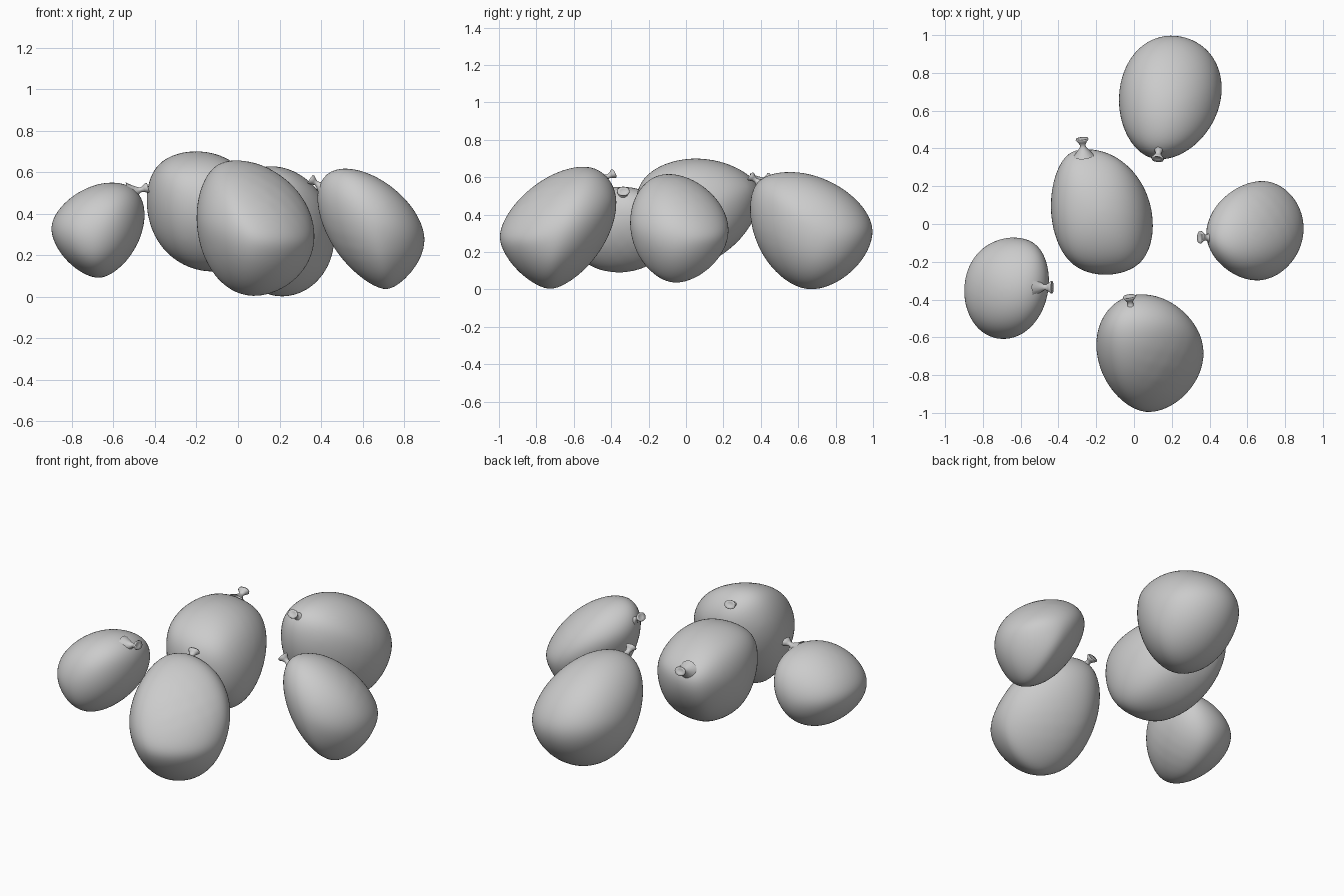
import bpy, bmesh, math
from mathutils import Vector

if "Cube" in bpy.data.objects:
    bpy.data.objects.remove(bpy.data.objects["Cube"])

S2 = math.sqrt(2)


def ico_dirs(level):
    bm = bmesh.new()
    bmesh.ops.create_icosphere(bm, subdivisions=level, radius=1)
    out = [v.co.normalized() for v in bm.verts]
    bm.free()
    return out


NORMALS = ico_dirs(4) + [Vector(d) for d in
                         ((1, 0, 0), (-1, 0, 0), (0, 1, 0), (0, -1, 0), (0, 0, 1), (0, 0, -1))]


def outline(samples):
    """Smooth periodic extent function from 8 extents, 45 degrees apart."""
    co = []
    for k in range(5):
        w = 1 / 8 if k in (0, 4) else 1 / 4
        co.append((k,
                   w * sum(s * math.cos(k * i * math.pi / 4) for i, s in enumerate(samples)),
                   w * sum(s * math.sin(k * i * math.pi / 4) for i, s in enumerate(samples))))
    return lambda t: sum(a * math.cos(k * t) + b * math.sin(k * t) for k, a, b in co)


def balloon(name, lo, hi, front, side, top):
    """Soft convex body from its box and the extents of its corners in three views.
    Corner order: ++, -+, --, +- (largest value of the signed coordinate sum)."""
    c = (Vector(lo) + Vector(hi)) / 2
    half = (Vector(hi) - Vector(lo)) / 2
    views = []
    for (i, j), corners in (((0, 2), front), ((1, 2), side), ((0, 1), top)):
        d = [(m - s * c[i] - t * c[j]) / S2 for m, (s, t) in
             zip(corners, ((1, 1), (-1, 1), (-1, -1), (1, -1)))]
        a, b = half[i], half[j]
        views.append((i, j, outline([a, d[0], b, d[1], a, d[2], b, d[3]])))
    planes = []
    for n in NORMALS:
        h2 = -sum((n[k] * half[k]) ** 2 for k in range(3))
        for i, j, f in views:
            h2 += (n[i] ** 2 + n[j] ** 2) * f(math.atan2(n[j], n[i])) ** 2
        planes.append(n / math.sqrt(max(h2, 0.02)))
    bm = bmesh.new()
    bmesh.ops.create_icosphere(bm, subdivisions=5, radius=1)
    for v in bm.verts:
        u = v.co.normalized()
        v.co = u / max(map(u.dot, planes))
    for _ in range(4):
        bmesh.ops.smooth_vert(bm, verts=bm.verts, factor=0.5,
                              use_axis_x=True, use_axis_y=True, use_axis_z=True)
    finish(bm, name, c)


def finish(bm, name, loc, rot=None):
    bmesh.ops.recalc_face_normals(bm, faces=bm.faces)
    for f in bm.faces:
        f.smooth = True
    me = bpy.data.meshes.new(name)
    bm.to_mesh(me)
    bm.free()
    ob = bpy.data.objects.new(name, me)
    ob.location = loc
    if rot:
        ob.rotation_mode = 'QUATERNION'
        ob.rotation_quaternion = rot
    bpy.context.collection.objects.link(ob)


def knot(name, tip, direction):
    """Pinched neck with a flared, slightly folded lip."""
    profile = ((0.055, -0.095), (0.03, -0.065), (0.016, -0.045), (0.013, -0.033),
               (0.02, -0.018), (0.03, -0.004), (0.028, 0.003), (0.015, -0.004))
    n = 16
    bm = bmesh.new()
    rings = []
    for r, z in profile:
        ring = []
        for i in range(n):
            a = 2 * math.pi * i / n
            k = r * (1 + 0.15 * math.cos(2 * a)) if z > -0.04 else r
            ring.append(bm.verts.new((k * math.cos(a), k * math.sin(a), z)))
        rings.append(ring)
    for p, q in zip(rings, rings[1:]):
        for i in range(n):
            bm.faces.new((p[i], p[(i + 1) % n], q[(i + 1) % n], q[i]))
    bm.faces.new(rings[-1])
    finish(bm, name, tip, Vector(direction).to_track_quat('Z', 'Y'))


# Balloon bodies
balloon("middle_balloon", (-.44, -.27, .12), (.10, .40, .70),
        (.63, 1.02, .13, -.14), (.95, .82, -.03, .02), (.275, .725, .54, .24))
balloon("back_balloon", (-.08, .34, 0), (.465, 1.0, .63),
        (.90, .56, -.11, .31), (1.39, .20, -.575, .79), (1.31, .905, -.41, -.095))
balloon("front_balloon", (-.20, -1.0, 0), (.37, -.37, .66),
        (.80, .745, .015, .20), (.185, 1.375, .80, -.65), (-.20, -.315, 1.0, 1.18))
balloon("right_balloon", (.38, -.30, .03), (.90, .23, .62),
        (1.275, .17, -.68, .72), (.65, .79, .10, .02), (.99, -.335, -.245, 1.04))
balloon("left_balloon", (-.90, -.61, .09), (-.45, -.07, .55),
        (.02, 1.285, .65, -.71), (.334, 1.014, .40, -.306), (-.625, .675, 1.38, 0))

# Tied knots
knot("middle_knot", (-.275, .45, .60), (-.1, 1, .35))
knot("back_knot", (.125, .345, .605), (-.1, -.8, .6))
knot("front_knot", (-.025, -.385, .62), (-.15, 1, .5))
knot("right_knot", (.35, -.07, .565), (-1, .05, .7))
knot("left_knot", (-.435, -.335, .525), (1, 0, .3))
